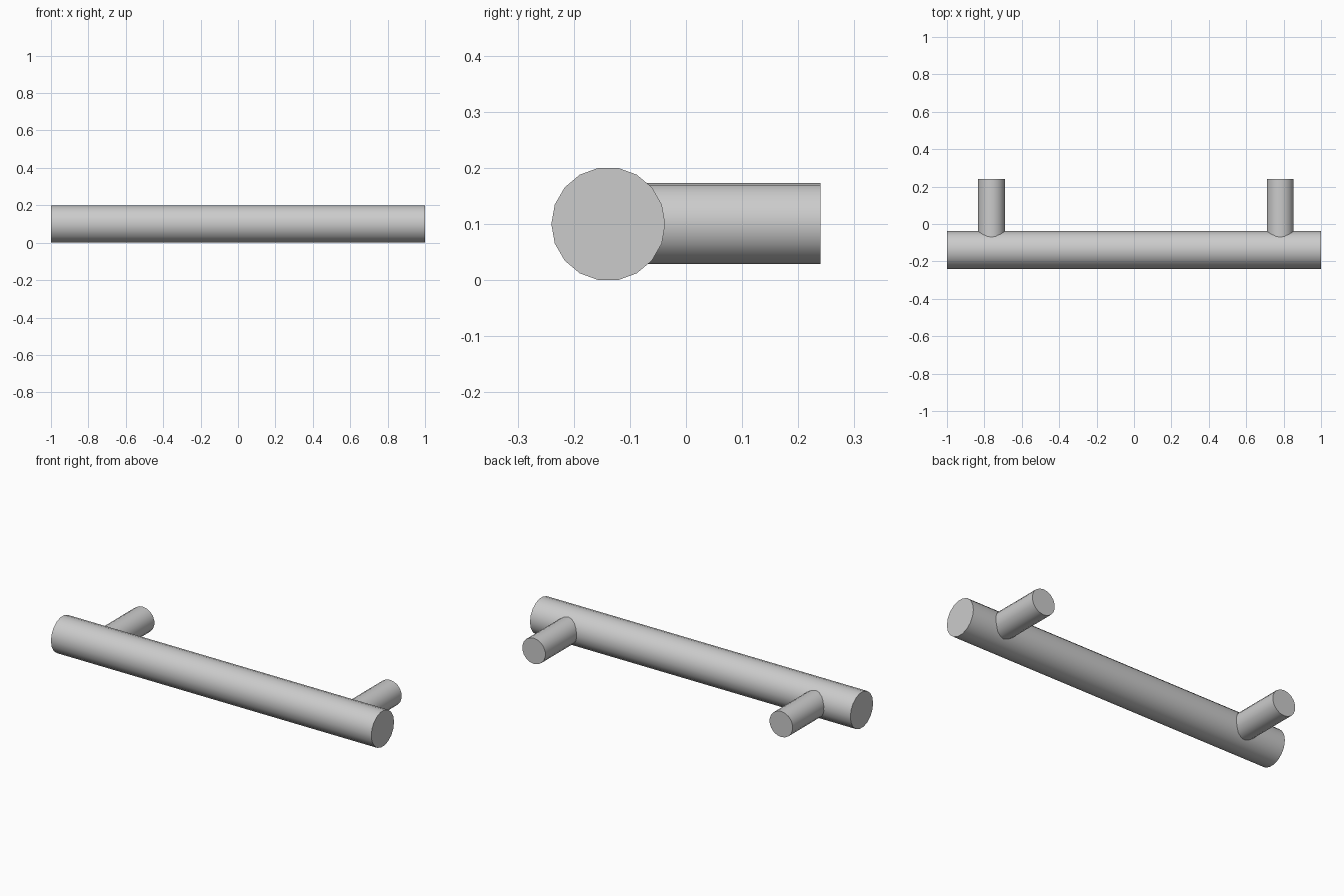
import bpy
import math

if "Cube" in bpy.data.objects:
    bpy.data.objects.remove(bpy.data.objects["Cube"])

metal = bpy.data.materials.new("brushed grey")
metal.diffuse_color = (0.6, 0.6, 0.6, 1.0)
metal.use_nodes = True
metal.node_tree.nodes["Principled BSDF"].inputs["Base Color"].default_value = metal.diffuse_color


def rod(name, radius, length, location, rotation):
    bpy.ops.mesh.primitive_cylinder_add(vertices=18, radius=radius, depth=length,
                                        location=location, rotation=rotation)
    obj = bpy.context.object
    obj.name = name
    obj.data.materials.append(metal)
    bpy.ops.object.shade_smooth_by_angle(angle=math.radians(35))
    return obj


QUARTER = math.pi / 2

# Long grip bar along x, with an edge pointing to the front and a flat on top
rod("grip_bar", 0.1015, 2.0, (0, -0.1385, 0.1), (0, QUARTER, 0))

# Mounting posts run from inside the bar to the back
POST_START, POST_END = -0.12, 0.24
for name, x in (("left_post", -0.762), ("right_post", 0.782)):
    rod(name, 0.0725, POST_END - POST_START,
        (x, (POST_START + POST_END) / 2, 0.101), (QUARTER, 0, 0))
